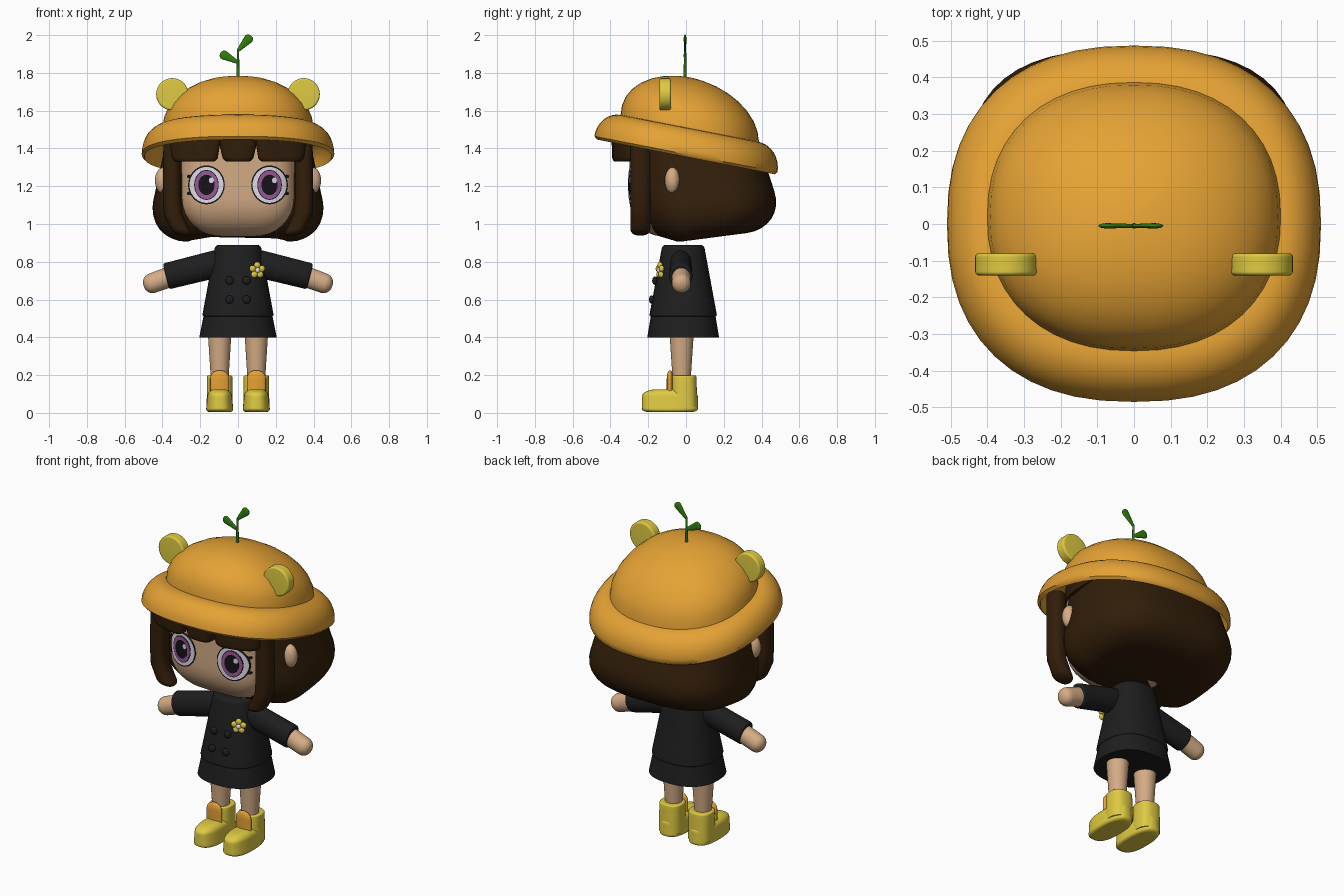
import bpy, bmesh, math
from mathutils import Matrix

cube = bpy.data.objects.get("Cube")
if cube:
    bpy.data.objects.remove(cube, do_unlink=True)


def material(name, red, green, blue):
    mat = bpy.data.materials.new(name)
    mat.use_nodes = True
    mat.diffuse_color = (red, green, blue, 1)
    shader = next(node for node in mat.node_tree.nodes if node.type == 'BSDF_PRINCIPLED')
    shader.inputs["Base Color"].default_value = mat.diffuse_color
    shader.inputs["Roughness"].default_value = 0.7
    return mat


SKIN = material("skin", 0.66, 0.41, 0.235)
HAIR = material("dark_brown", 0.032, 0.013, 0.003)
CLOTH = material("charcoal", 0.013, 0.013, 0.013)
ORANGE = material("orange", 0.78, 0.36, 0.035)
YELLOW = material("yellow", 0.74, 0.59, 0.055)
GREEN = material("leaf_green", 0.03, 0.21, 0.004)
WHITE = material("eye_white", 0.75, 0.71, 0.8)
PURPLE = material("iris_purple", 0.32, 0.1, 0.3)
BLACK = material("black", 0.008, 0.006, 0.01)

IDENTITY = Matrix()
SIDES = (("left", IDENTITY), ("right", Matrix.Scale(-1, 4, (1, 0, 0))))
QUARTER = [math.pi / 2 * step / 8 for step in range(9)]


def at(x, y, z):
    return Matrix.Translation((x, y, z))


def turn(degrees, axis='Y'):
    return Matrix.Rotation(math.radians(degrees), 4, axis)


def finish(name, bm, mat, place):
    bmesh.ops.transform(bm, matrix=place, verts=bm.verts)
    bmesh.ops.recalc_face_normals(bm, faces=bm.faces)
    mesh = bpy.data.meshes.new(name)
    bm.to_mesh(mesh)
    bm.free()
    mesh.materials.append(mat)
    part = bpy.data.objects.new(name, mesh)
    bpy.context.collection.objects.link(part)
    bpy.ops.object.select_all(action='DESELECT')
    part.select_set(True)
    bpy.context.view_layer.objects.active = part
    bpy.ops.object.shade_smooth_by_angle(angle=math.radians(50))


def signed_power(value, power):
    return math.copysign(abs(value) ** (2 / power), value)


def loft(name, mat, rings, place=IDENTITY, power=2, sides=48, bend=None):
    """Closed solid through superellipse rings of height, half width, half depth, y centre."""
    bm = bmesh.new()
    loops = []
    for height, width, depth, middle in rings:
        loop = []
        for step in range(sides):
            angle = math.tau * step / sides
            x = width * signed_power(math.cos(angle), power)
            y = depth * signed_power(math.sin(angle), power) + middle
            point = bend(x, y, height) if bend else (x, y, height)
            loop.append(bm.verts.new(point))
        loops.append(loop)
    for lower, upper in zip(loops, loops[1:]):
        for step in range(sides):
            bm.faces.new((lower[step - 1], lower[step], upper[step], upper[step - 1]))
    bm.faces.new(loops[0])
    bm.faces.new(loops[-1])
    finish(name, bm, mat, place)


def taper(name, mat, span, low, high, foot=0, top=0, front=None, **options):
    """Tapered column between two cross-sections, rounded by foot and top radii."""
    bottom, end = span
    levels = [(bottom + foot * (1 - math.cos(a)), foot * (1 - math.sin(a)))
              for a in (QUARTER if foot else QUARTER[-1:])]
    start, stop = bottom + foot, end - top
    levels += [(start + (stop - start) * step / 6, 0) for step in range(1, 6)]
    levels += [(end - top * (1 - math.sin(a)), top * (1 - math.cos(a)))
               for a in (QUARTER if top else QUARTER[:1])]
    rings = []
    for height, inset in levels:
        mix = (height - bottom) / (end - bottom)
        width, depth = (a + (b - a) * mix for a, b in zip(low, high))
        scale = 1 - inset / width
        # A fixed front keeps the column's front nearly upright
        middle = 0 if front is None else front + depth * (0.7 + 0.3 * scale)
        rings.append((height, width * scale, depth * scale, middle))
    loft(name, mat, rings, **options)


def ball(name, mat, place, size):
    bm = bmesh.new()
    bmesh.ops.create_uvsphere(bm, u_segments=24, v_segments=12, radius=1)
    finish(name, bm, mat, place @ Matrix.Diagonal((*size, 1)))


# Hat: dome and rolled brim, both tilted towards the back
def tilt(x, y, z):
    return x, y, z - 0.195 * y


def brim_ring(angle, inset):
    out, up = math.sin(angle), math.cos(angle)
    return (1.37 + 0.14 * up - inset, 0.4 + 0.11 * out - inset,
            0.365 + 0.12 * out - inset, 0.02 * up)


dome = [(1.51 + 0.27 * math.sin(a), 0.4 * math.cos(a), 0.366 * math.cos(a), 0.02)
        for a in QUARTER[:-1]]
dome.append((1.78, 0.02, 0.02, 0.02))
loft("hat_dome", ORANGE, dome, power=2.25, bend=tilt)
brim = [brim_ring(a, 0) for a in QUARTER]
brim += [brim_ring(a, 0.015) for a in reversed(QUARTER)]
loft("hat_brim", ORANGE, brim, power=2.35, bend=tilt)

# Round ears on the hat
for side, mirror in SIDES:
    taper(side + "_hat_ear", YELLOW, (-0.03, 0.03), (0.085, 0.085), (0.085, 0.085),
          foot=0.01, top=0.01, place=mirror @ at(0.348, -0.11, 1.687) @ turn(90, 'X'))

# Sprout
taper("sprout_stem", GREEN, (1.75, 1.925), (0.008, 0.008), (0.006, 0.006),
      place=at(0, -0.005, 0))
for side, height, lean in (("left", 1.918, 42), ("right", 1.855, -62)):
    taper(side + "_leaf", GREEN, (0, 0.105), (0.008, 0.005), (0.029, 0.008), top=0.026,
          place=at(0, -0.005, height) @ turn(lean))

# Head: a straight squarish column with a rounded chin
FACE = (0.31, 0.27)
FACE_MIDDLE = -0.03
FACE_POWER = 4
taper("head", SKIN, (0.935, 1.46), FACE, FACE, foot=0.2, power=FACE_POWER, sides=64,
      place=at(0, FACE_MIDDLE, 0))


def face_y(x):
    width, depth = FACE
    return FACE_MIDDLE - depth * (1 - abs(x / width) ** FACE_POWER) ** (1 / FACE_POWER)


def decal(name, mat, x, z, width, height, lift):
    """Thin oval plate laid on the curved face."""
    rings = [(-0.01, width, height, 0)]
    rings += [(lift, width * k / 4, height * k / 4, 0) for k in (4, 3, 2, 1, 0.1)]
    loft(name, mat, rings, bend=lambda u, v, raised: (
        x + u, face_y(x + u) - raised, z + v))


# Eyes: stacked ovals, a glint and two lashes each
EYE_LAYERS = (("outline", BLACK, 0.097, 0.103), ("white", WHITE, 0.09, 0.095),
              ("rim", BLACK, 0.065, 0.079), ("iris", PURPLE, 0.061, 0.075),
              ("pupil", BLACK, 0.043, 0.054))
EYE_Z = 1.207
for side, sign in (("left", 1), ("right", -1)):
    eye_x = 0.167 * sign
    for layer, (label, mat, width, height) in enumerate(EYE_LAYERS, 1):
        decal(f"{side}_eye_{label}", mat, eye_x, EYE_Z, width, height, layer * 0.0016)
    decal(side + "_eye_glint", WHITE, eye_x + 0.026, EYE_Z + 0.024, 0.013, 0.015, 0.0095)
    for label, offset in (("upper", 0.045), ("lower", -0.045)):
        decal(f"{side}_{label}_lash", BLACK, eye_x + 0.092 * sign, EYE_Z + offset,
              0.012, 0.009, 0.003)


# Hair: back mass, scalp, fringe and side locks
def lift_ends(x, y, z):
    from_nape = y + 0.04
    return x, y, z + max(0.13 * from_nape, -0.3 * from_nape)


def curl_in(x, y, z):
    return x - 0.07 * max(0, (1.1 - z) / 0.16) ** 2, y, z


taper("hair_back", HAIR, (0.905, 1.36), (0.49, 0.39), (0.395, 0.32), foot=0.2, front=-0.25,
      power=2.8, bend=lift_ends)
taper("hair_scalp", HAIR, (1.435, 1.58), (0.335, 0.3), (0.335, 0.3), top=0.06,
      power=3, place=at(0, -0.02, 0))
taper("fringe_middle", HAIR, (1.33, 1.47), (0.077, 0.05), (0.11, 0.055), foot=0.025,
      power=3, place=at(0, -0.34, 0))
for side, mirror in SIDES:
    taper(side + "_fringe", HAIR, (1.33, 1.47), (0.118, 0.05), (0.14, 0.055), foot=0.025,
          power=3, place=mirror @ at(0.228, -0.315, 0),
          bend=lambda x, y, z: (x, y + 0.28 * x, z))
    taper(side + "_front_lock", HAIR, (0.94, 1.46), (0.05, 0.053), (0.045, 0.053), foot=0.035,
          power=2.4, place=mirror @ at(0.35, -0.242, 0), bend=curl_in)
    ball(side + "_ear", SKIN, mirror @ at(0.395, -0.072, 1.23), (0.045, 0.04, 0.07))

# Coat with buttons, and skirt
taper("coat", CLOTH, (0.51, 0.89), (0.19, 0.18), (0.12, 0.11), foot=0.012, top=0.02,
      power=2.4, place=at(0, -0.015, 0))
taper("skirt", CLOTH, (0.4, 0.515), (0.205, 0.19), (0.182, 0.171),
      power=2.4, place=at(0, -0.015, 0))
for side, mirror in SIDES:
    for label, y, z in (("upper", -0.165, 0.7), ("lower", -0.182, 0.6)):
        ball(f"{side}_{label}_button", CLOTH, mirror @ at(0.045, y, z), (0.022, 0.014, 0.022))

# Flower badge
badge = at(0.102, -0.138, 0.755) @ turn(20, 'Z')
for petal in range(5):
    ball(f"petal_{petal}", YELLOW, badge @ turn(72 * petal) @ at(0, 0, 0.027),
         (0.018, 0.013, 0.018))
ball("flower_centre", WHITE, badge @ at(0, -0.006, 0), (0.014, 0.012, 0.014))

# Arms, legs and boots
for side, mirror in SIDES:
    taper(side + "_sleeve", CLOTH, (0, 0.3), (0.073, 0.056), (0.07, 0.062), foot=0.03, top=0.012,
          place=mirror @ at(0.09, -0.028, 0.795) @ turn(104))
    taper(side + "_hand", SKIN, (0, 0.145), (0.055, 0.05), (0.052, 0.05), top=0.045,
          place=mirror @ at(0.362, -0.025, 0.72) @ turn(110))
    stance = mirror @ at(0.097, -0.01, 0)
    taper(side + "_leg", SKIN, (0.15, 0.48), (0.045, 0.046), (0.066, 0.068),
          place=stance @ at(0, -0.013, 0))
    taper(side + "_boot_foot", YELLOW, (0.005, 0.125), (0.073, 0.15), (0.062, 0.146),
          foot=0.018, top=0.035, power=2.6, place=stance @ at(0, -0.075, 0))
    taper(side + "_boot_shaft", YELLOW, (0.03, 0.198), (0.069, 0.07), (0.067, 0.065),
          top=0.008, power=2.5, place=stance)
    taper(side + "_boot_tongue", ORANGE, (0.1, 0.225), (0.05, 0.017), (0.05, 0.017),
          top=0.045, place=stance @ at(0, -0.075, 0))
